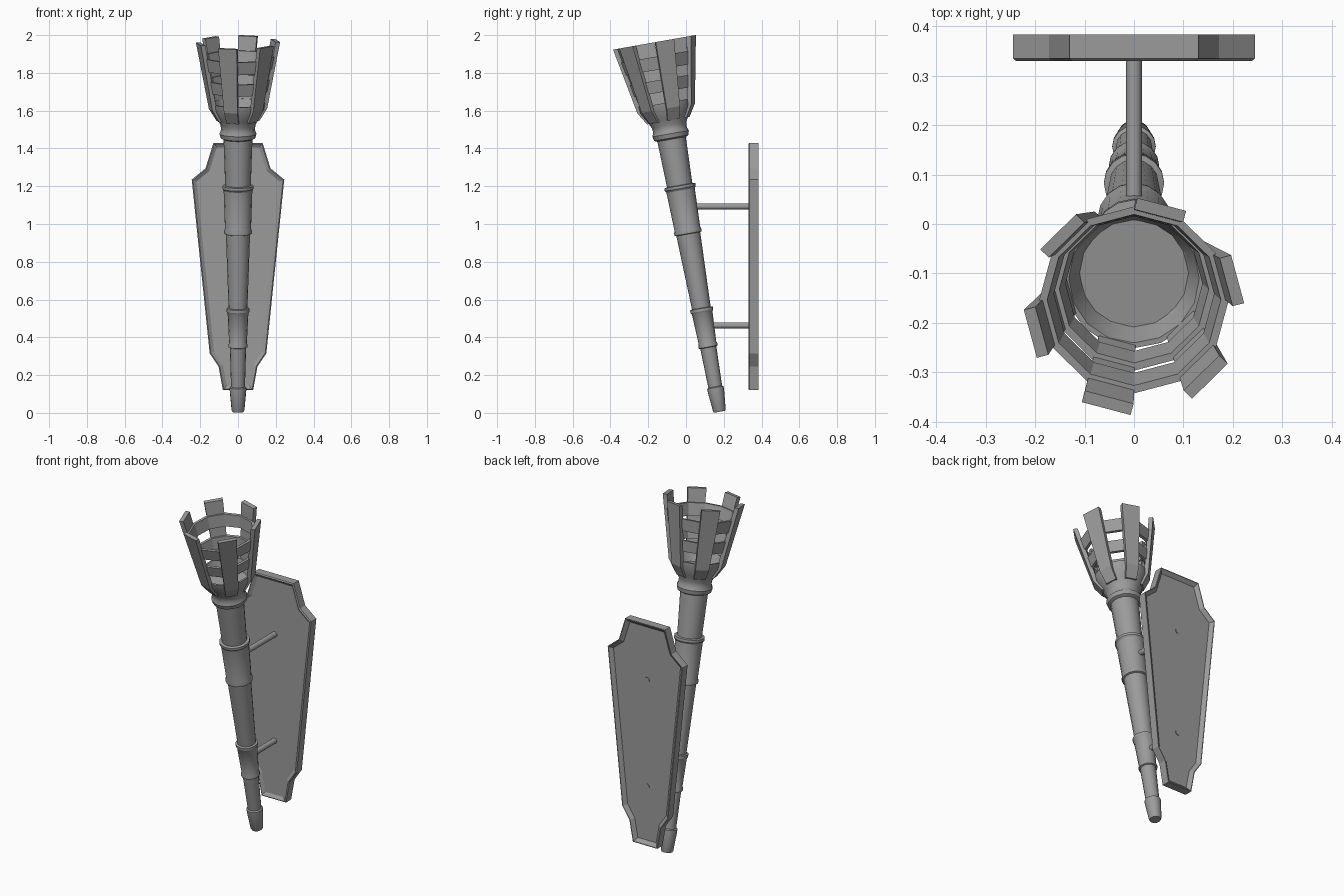
import bpy, bmesh, math
from mathutils import Matrix

cube = bpy.data.objects.get("Cube")
if cube:
    bpy.data.objects.remove(cube, do_unlink=True)

iron = bpy.data.materials.new("grey_iron")
iron.use_nodes = True
GREY = (0.33, 0.33, 0.33, 1)
iron.diffuse_color = GREY
iron.node_tree.nodes["Principled BSDF"].inputs["Base Color"].default_value = GREY

# The torch leans forward, away from the board
LEAN = Matrix.Translation((0, 0.178, 0.006)) @ Matrix.Rotation(math.radians(10), 4, 'X')


def finish(name, bm, matrix=None, smooth=False):
    bmesh.ops.recalc_face_normals(bm, faces=bm.faces[:])
    mesh = bpy.data.meshes.new(name)
    bm.to_mesh(mesh)
    bm.free()
    mesh.materials.append(iron)
    obj = bpy.data.objects.new(name, mesh)
    bpy.context.collection.objects.link(obj)
    if matrix:
        obj.matrix_world = matrix
    if smooth:
        bpy.ops.object.select_all(action='DESELECT')
        obj.select_set(True)
        bpy.context.view_layer.objects.active = obj
        bpy.ops.object.shade_smooth_by_angle(angle=math.radians(30))
    return obj


def lathe(name, profile, sides, ring=False, smooth=False):
    """Revolve (height, radius) pairs; a ring joins its last pair to its first."""
    bm = bmesh.new()
    loops = []
    for h, r in profile:
        angles = [math.tau * i / sides for i in range(sides)]
        loops.append([bm.verts.new((r * math.cos(a), r * math.sin(a), h)) for a in angles])
    pairs = list(zip(loops, loops[1:]))
    if ring:
        pairs.append((loops[-1], loops[0]))
    else:
        bm.faces.new(loops[0])
        bm.faces.new(loops[-1])
    for a, b in pairs:
        for i in range(sides):
            j = (i + 1) % sides
            bm.faces.new((a[i], a[j], b[j], b[i]))
    return finish(name, bm, LEAN, smooth)


# Stepped shaft with flared lips
lathe("shaft", [
    (0, 0.030), (0.008, 0.034), (0.115, 0.044), (0.13, 0.044), (0.135, 0.037),
    (0.345, 0.043), (0.348, 0.051), (0.36, 0.051), (0.37, 0.047),
    (0.53, 0.055), (0.54, 0.061), (0.555, 0.061), (0.558, 0.050),
    (0.955, 0.064), (0.958, 0.073), (0.97, 0.074), (0.985, 0.069),
    (1.19, 0.076), (1.2, 0.083), (1.215, 0.083), (1.218, 0.068), (1.48, 0.077),
], 16, smooth=True)

# Collar and hollow bowl
lathe("bowl", [
    (1.465, 0.078), (1.472, 0.092), (1.495, 0.098), (1.515, 0.090), (1.54, 0.092),
    (1.575, 0.110), (1.625, 0.138), (1.66, 0.143), (1.66, 0.132), (1.6, 0.110),
], 16, smooth=True)


def inner_radius(t):
    return 0.126 + (t - 1.63) * 0.19


# Twelve-sided basket hoops
for name, low, high in (("lower_hoop", 1.72, 1.785), ("upper_hoop", 1.84, 1.91)):
    r0, r1 = ((inner_radius(t) + 0.006) / math.cos(math.pi / 12) for t in (low, high))
    lathe(name, [(low, r0), (high, r1), (high, r1 - 0.016), (low, r0 - 0.016)], 12, ring=True)

# Six bent basket slats: height, outer radius, half width
STATIONS = ((1.565, 0.110, 0.032), (1.63, 0.150, 0.037), (1.986, 0.217, 0.051))
for k in range(6):
    bm = bmesh.new()
    rows = []
    for h, r, w in STATIONS:
        corners = ((r, -w), (r, w), (r - 0.024, w), (r - 0.024, -w))
        rows.append([bm.verts.new((x, y, h)) for x, y in corners])
    bm.faces.new(rows[0])
    bm.faces.new(rows[-1])
    for a, b in zip(rows, rows[1:]):
        for i in range(4):
            j = (i + 1) % 4
            bm.faces.new((a[i], a[j], b[j], b[i]))
    turn = Matrix.Rotation(math.radians(15 + 60 * k), 4, 'Z')
    finish(f"basket_slat_{k + 1}", bm, LEAN @ turn)

# Wall board: mirrored outline, framed edge, recessed panels on both sides
half = [(0.13, 1.43), (0.172, 1.295), (0.245, 1.235),
        (0.15, 0.315), (0.103, 0.245), (0.08, 0.12)]
outline = half + [(-x, z) for x, z in reversed(half)]
bm = bmesh.new()
front = [bm.verts.new((x, 0.335, z)) for x, z in outline]
back = [bm.verts.new((x, 0.383, z)) for x, z in outline]
panels = [bm.faces.new(front), bm.faces.new(back)]
for i in range(len(outline)):
    j = (i + 1) % len(outline)
    bm.faces.new((front[i], front[j], back[j], back[i]))
bmesh.ops.recalc_face_normals(bm, faces=bm.faces[:])
for face, steps in zip(panels, (((0.006, 0.005), (0.018, -0.012)),
                                ((0.004, 0), (0.020, -0.018)))):
    for width, depth in steps:
        bmesh.ops.inset_region(bm, faces=[face], thickness=width, depth=depth,
                               use_even_offset=True)
finish("wall_board", bm)

# Pins holding the shaft to the board
for name, z, y0 in (("upper_pin", 1.093, 0.0), ("lower_pin", 0.463, 0.11)):
    y1 = 0.368
    bm = bmesh.new()
    bmesh.ops.create_cone(bm, cap_ends=True, segments=12, radius1=0.016,
                          radius2=0.016, depth=y1 - y0)
    place = Matrix.Translation((0, (y0 + y1) / 2, z)) @ Matrix.Rotation(math.pi / 2, 4, 'X')
    finish(name, bm, place, smooth=True)
